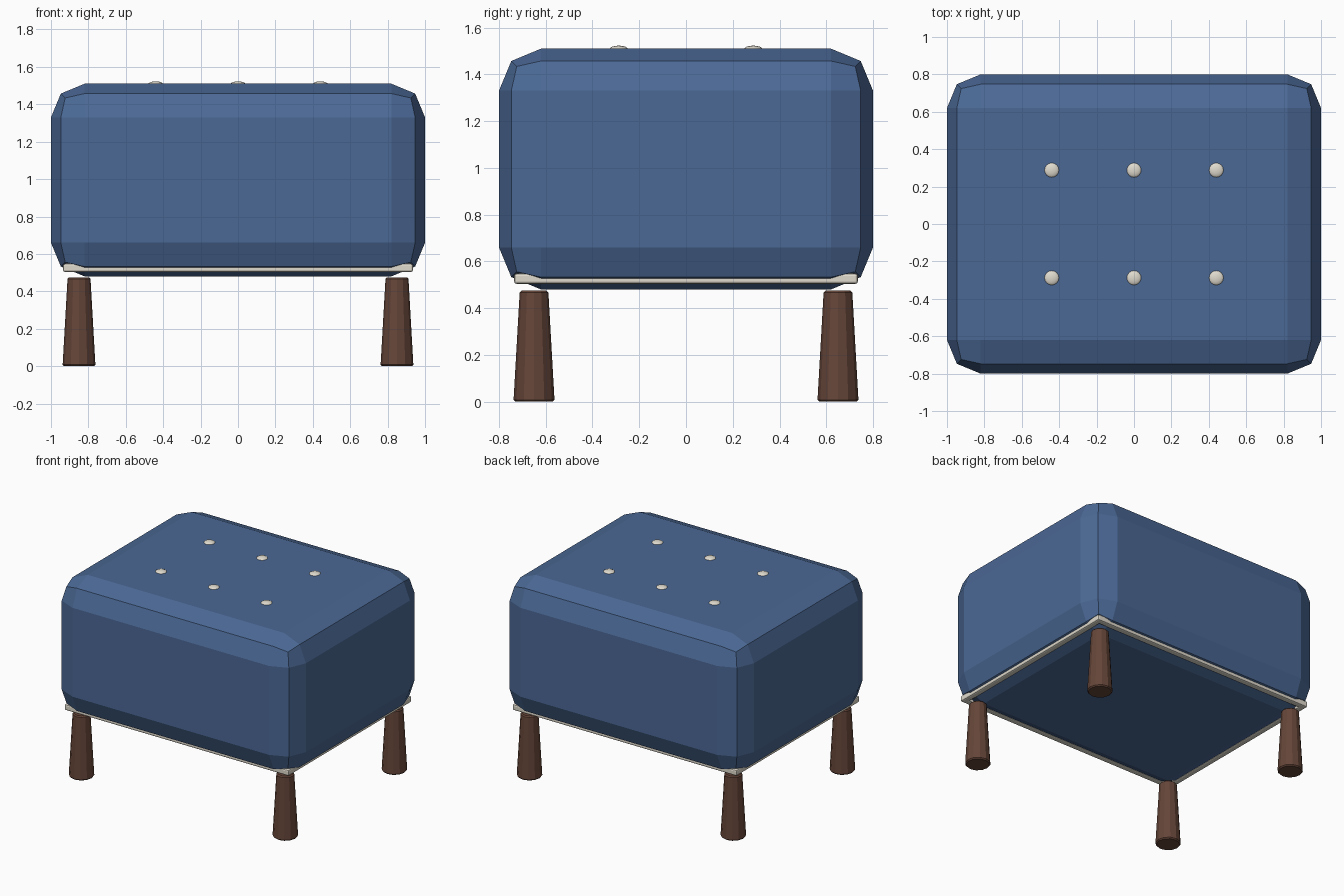
import bpy
from math import pi

if "Cube" in bpy.data.objects:
    bpy.data.objects.remove(bpy.data.objects["Cube"])


def material(name, color):
    m = bpy.data.materials.new(name)
    m.diffuse_color = color
    m.use_nodes = True
    m.node_tree.nodes["Principled BSDF"].inputs["Base Color"].default_value = m.diffuse_color
    return m


FABRIC = material("blue_fabric", (0.07, 0.14, 0.30, 1))
WOOD = material("dark_wood", (0.13, 0.06, 0.04, 1))
CREAM = material("cream_trim", (0.75, 0.71, 0.62, 1))


def finish(name, mat, bevel=0, segments=1):
    ob = bpy.context.object
    ob.name = name
    ob.data.materials.append(mat)
    if bevel:
        mod = ob.modifiers.new("Bevel", "BEVEL")
        mod.width = bevel
        mod.segments = segments
        mod.limit_method = "ANGLE"
        mod.angle_limit = pi / 4
    return ob


def box(name, center, size, mat, bevel, segments):
    bpy.ops.mesh.primitive_cube_add(size=1, location=center)
    bpy.context.object.scale = size
    bpy.ops.object.transform_apply(location=False, rotation=False, scale=True)
    return finish(name, mat, bevel, segments)


# Chunky faceted cushion
box("cushion", (0, 0, 0.995), (2.0, 1.6, 1.03), FABRIC, 0.18, 2)

# Piping bars around the cushion's lower edge
for s in (-1, 1):
    box("piping_long", (0, s * 0.712, 0.526), (1.87, 0.046, 0.044), CREAM, 0.01, 2)
    box("piping_short", (s * 0.912, 0, 0.526), (0.046, 1.47, 0.044), CREAM, 0.01, 2)

# Four legs, wider at the floor
for sx in (-1, 1):
    for sy in (-1, 1):
        bpy.ops.mesh.primitive_cone_add(vertices=12, radius1=0.088, radius2=0.061,
                                        depth=0.475,
                                        location=(sx * 0.85, sy * 0.65, 0.2375))
        finish("leg", WOOD, 0.008)

# Tufting buttons on the top
for x in (-0.44, 0, 0.44):
    for y in (-0.288, 0.288):
        bpy.ops.mesh.primitive_uv_sphere_add(segments=16, ring_count=8, radius=0.04,
                                             location=(x, y, 1.507))
        bpy.context.object.scale = (1, 1, 0.4)
        bpy.ops.object.shade_smooth()
        finish("button", CREAM)
